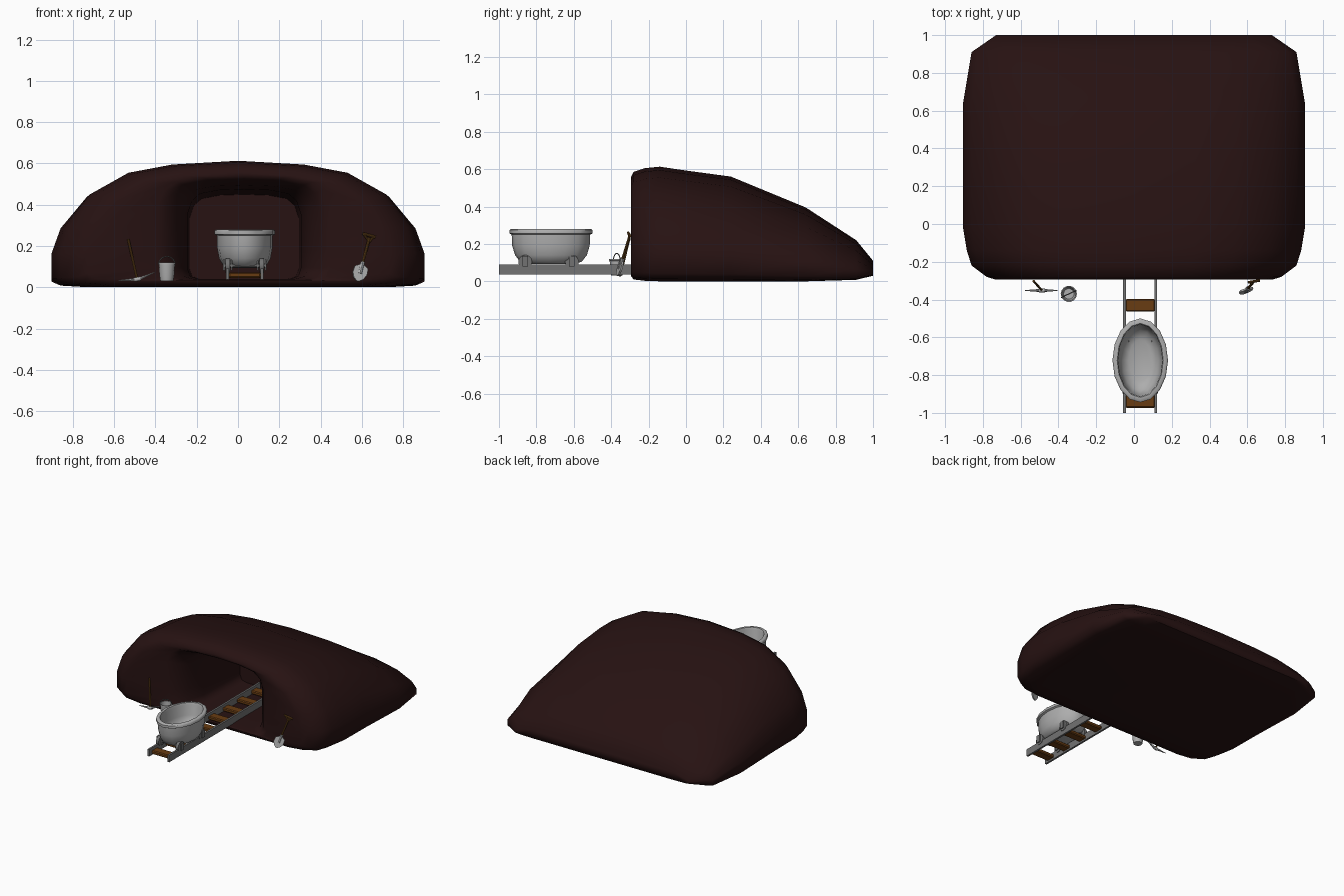
import bpy, bmesh, math
from mathutils import Vector

old = bpy.data.objects.get("Cube")
if old:
    bpy.data.objects.remove(old, do_unlink=True)


def material(name, r, g, b):
    m = bpy.data.materials.new(name)
    m.use_nodes = True
    m.diffuse_color = (r, g, b, 1)
    m.node_tree.nodes["Principled BSDF"].inputs["Base Color"].default_value = (r, g, b, 1)
    return m


EARTH = material("dark earth", .02, .006, .006)
METAL = material("pale metal", .42, .42, .42)
STEEL = material("track steel", .17, .17, .17)
WOOD = material("sleeper wood", .14, .045, .006)
HANDLE = material("handle wood", .13, .055, .01)


def finish(bm, name, mat, angle=None):
    bmesh.ops.recalc_face_normals(bm, faces=bm.faces)
    me = bpy.data.meshes.new(name)
    bm.to_mesh(me)
    bm.free()
    ob = bpy.data.objects.new(name, me)
    bpy.context.collection.objects.link(ob)
    me.materials.append(mat)
    if angle:
        bpy.ops.object.select_all(action='DESELECT')
        ob.select_set(True)
        bpy.context.view_layer.objects.active = ob
        bpy.ops.object.shade_smooth_by_angle(angle=math.radians(angle))
    return ob


def loft(name, rings, mat, angle=None):
    """Skin a row of equal rings and close both ends."""
    bm = bmesh.new()
    loops = [[bm.verts.new(p) for p in ring] for ring in rings]
    n = len(loops[0])
    for a, b in zip(loops, loops[1:]):
        for i in range(n):
            j = (i + 1) % n
            bm.faces.new((a[i], a[j], b[j], b[i]))
    bm.faces.new(loops[0])
    bm.faces.new(loops[-1])
    return finish(bm, name, mat, angle)


def box(name, lo, hi, mat, bevel=0):
    lo, hi = Vector(lo), Vector(hi)
    bm = bmesh.new()
    bmesh.ops.create_cube(bm, size=1)
    for v in bm.verts:
        v.co = (lo + hi) / 2 + v.co * (hi - lo)
    if bevel:
        bmesh.ops.bevel(bm, geom=bm.edges[:], offset=bevel, segments=1, affect='EDGES')
    return finish(bm, name, mat)


def rod(name, a, b, r, mat, sides=8, r2=None):
    a, b = Vector(a), Vector(b)
    turn = (b - a).to_track_quat('Z', 'Y')
    rings = []
    for p, rad in ((a, r), (b, r if r2 is None else r2)):
        rings.append([p + turn @ Vector((rad * math.cos(t), rad * math.sin(t), 0))
                      for t in (2 * math.pi * i / sides for i in range(sides))])
    return loft(name, rings, mat, 40)


def oval(cx, cy, rx, ry, z, n=16):
    return [(cx + rx * math.cos(2 * math.pi * i / n),
             cy + ry * math.sin(2 * math.pi * i / n), z) for i in range(n)]


def tube(name, points, r, mat):
    cu = bpy.data.curves.new(name, 'CURVE')
    cu.dimensions = '3D'
    cu.bevel_depth = r
    cu.bevel_resolution = 1
    cu.use_fill_caps = True
    sp = cu.splines.new('POLY')
    sp.points.add(len(points) - 1)
    for p, q in zip(sp.points, points):
        p.co = (*q, 1)
    cu.materials.append(mat)
    ob = bpy.data.objects.new(name, cu)
    bpy.context.collection.objects.link(ob)


# Hill: one skin running over the outside and back into the tunnel
HILL = [(0, 1), (.36, .97), (.6, .905), (.81, .735), (.95, .48), (1, .27),
        (1, .07), (.95, .02), (.8, 0), (0, 0)]
ARCH = [(0, 1), (.45, .99), (.78, .95), (.92, .87), (1, .72), (1, .3),
        (1, .12), (.95, .03), (.8, 0), (0, 0)]


def section(profile, y, w, low, top, cx=0):
    full = profile + [(-x, z) for x, z in profile[-2:0:-1]]
    return [(cx + w * x, y, low + (top - low) * z) for x, z in full]


outside = [(1, .73, .03, .11), (.91, .86, .008, .22), (.64, .905, 0, .395),
           (.24, .905, 0, .56), (-.02, .905, 0, .595), (-.14, .885, 0, .613),
           (-.22, .86, .003, .605), (-.28, .78, .01, .585), (-.295, .73, .03, .555)]
tunnel = [(-.295, .42, .035, .535), (-.27, .37, .035, .52), (-.2, .31, .04, .495),
          (-.06, .275, .04, .475), (.36, .265, .04, .45)]
loft("hill_with_tunnel",
     [section(HILL, *s) for s in outside] + [section(ARCH, *s, .03) for s in tunnel],
     EARTH, 75)

# Track
CX = .033
for side, x in (("right", CX - .083), ("left", CX + .083)):
    box(side + "_rail", (x - .007, -1, .037), (x + .007, .33, .09), STEEL)
for i in range(8):
    y = -.94 + .17 * i
    box("sleeper", (CX - .078, y - .033, .045), (CX + .078, y + .033, .072), WOOD, .006)

# Cart tub: outer wall, rolled rim, then inner wall
CY = -.722
tub = [(.075, .125, .093), (.105, .165, .105), (.125, .192, .14), (.134, .207, .19),
       (.134, .21, .25), (.147, .222, .256), (.147, .222, .274), (.14, .214, .28),
       (.122, .196, .28), (.117, .19, .265), (.112, .183, .19), (.095, .16, .14),
       (.06, .11, .12)]
loft("cart_tub", [oval(CX, CY, *t) for t in tub], METAL, 50)

# Cart running gear
for y in (-.86, -.61):
    rod("axle", (CX - .1, y, .104), (CX + .1, y, .104), .01, STEEL)
    for s in (-1, 1):
        x = CX + s * .082
        rod("wheel", (x - .011, y, .104), (x + .011, y, .104), .037, STEEL, 14)
        for d in (-.019, .019):
            box("wheel_bracket", (x + d - .004, y - .015, .08),
                (x + d + .004, y + .015, .135), STEEL)

# Bucket with bail handle
BX, BY = -.345, -.37
pail = [(.031, .03), (.036, .06), (.039, .11), (.043, .111), (.043, .119),
        (.037, .119), (.034, .06), (.028, .036)]
loft("bucket", [oval(BX, BY, r, r, z, 14) for r, z in pail], METAL, 40)
arc = [math.pi * i / 10 for i in range(11)]
tube("bucket_handle", [(BX + .039 * math.cos(t), BY + .018 * math.cos(t),
                        .112 + .037 * math.sin(t)) for t in arc], .003, STEEL)

# Pickaxe leaning on the hill
rod("pickaxe_handle", (-.487, -.352, .03), (-.532, -.302, .232), .006, HANDLE)
tube("pickaxe_socket", [(-.502, -.352, .036), (-.472, -.352, .042)], .011, METAL)
rod("pickaxe_left_spike", (-.487, -.352, .038), (-.405, -.352, .072), .009, METAL, 6, .002)
rod("pickaxe_right_spike", (-.487, -.352, .038), (-.578, -.352, .033), .009, METAL, 6, .002)

# Shovel leaning on the hill
foot, grip = Vector((.595, -.35, .085)), Vector((.637, -.302, .24))
rod("shovel_handle", foot, grip, .007, HANDLE)
for s, end in ((-1, (.608, -.308, .257)), (1, (.66, -.3, .247))):
    rod("shovel_fork", grip - Vector((0, 0, .02)), end, .005, HANDLE)
rod("shovel_grip", (.604, -.309, .26), (.666, -.299, .243), .007, HANDLE)
axis = (grip - foot).normalized()
across = Vector((1, .25, -.25)).normalized()
normal = axis.cross(across).normalized()
outline = [(.012, .025), (.034, .012), (.036, -.02), (.025, -.045), (.006, -.06)]
outline += [(-x, t) for x, t in reversed(outline)]
loft("shovel_blade",
     [[foot + across * x + axis * t + normal * d for x, t in outline]
      for d in (-.005, .005)], METAL)
rod("shovel_socket", foot - axis * .02, foot + axis * .04, .011, METAL)
